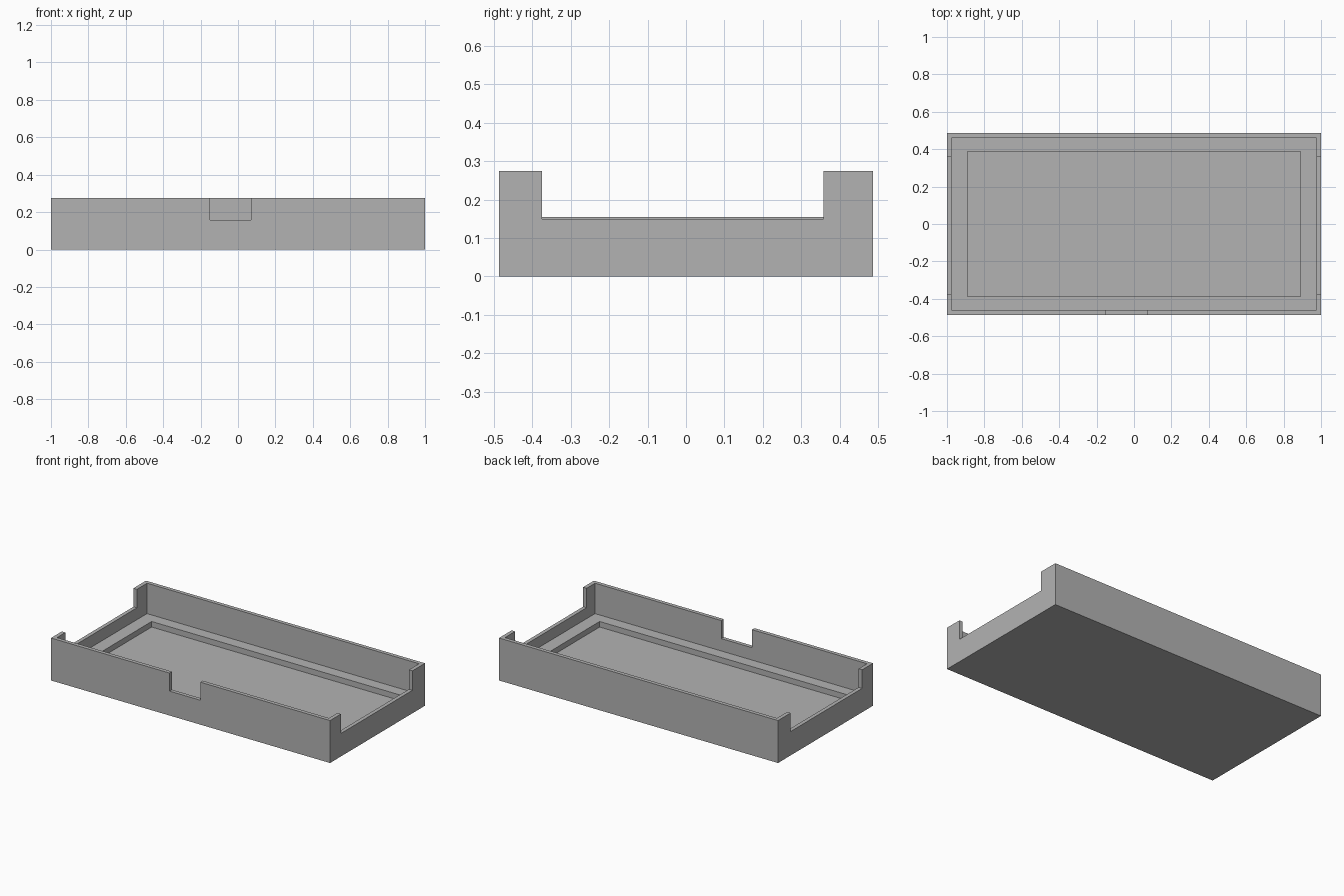
import bpy

old = bpy.data.objects.get("Cube")
if old:
    bpy.data.objects.remove(old, do_unlink=True)

# Overall tray dimensions
HALF_X, HALF_Y, HEIGHT = 1.0, 0.486, 0.275
WALL = 0.025
LEDGE_Z, FLOOR_Z = 0.078, 0.042
ABOVE = HEIGHT + 0.1

grey = bpy.data.materials.new("grey plastic")
grey.use_nodes = True
colour = (0.45, 0.45, 0.45, 1)
grey.diffuse_color = colour
bsdf = next(n for n in grey.node_tree.nodes if n.type == "BSDF_PRINCIPLED")
bsdf.inputs["Base Color"].default_value = colour


def box(name, x, y, z):
    """Box spanning the (low, high) ranges on each axis."""
    verts = [(a, b, c) for a in x for b in y for c in z]
    faces = [(0, 1, 3, 2), (4, 6, 7, 5), (0, 4, 5, 1),
             (2, 3, 7, 6), (0, 2, 6, 4), (1, 5, 7, 3)]
    mesh = bpy.data.meshes.new(name)
    mesh.from_pydata(verts, [], faces)
    mesh.materials.append(grey)
    obj = bpy.data.objects.new(name, mesh)
    bpy.context.collection.objects.link(obj)
    return obj


def cut(target, name, x, y, z):
    """Subtract a box from the target and discard the cutter."""
    cutter = box(name, x, y, z)
    cutter.hide_render = True
    mod = target.modifiers.new(name, "BOOLEAN")
    mod.operation = "DIFFERENCE"
    mod.solver = "EXACT"
    mod.object = cutter
    bpy.context.view_layer.objects.active = target
    bpy.ops.object.modifier_apply(modifier=mod.name)
    bpy.data.objects.remove(cutter, do_unlink=True)


# Solid tray block
tray = box("tray", (-HALF_X, HALF_X), (-HALF_Y, HALF_Y), (0, HEIGHT))

# Main cavity down to the ledge
in_x, in_y = HALF_X - WALL, HALF_Y - WALL
cut(tray, "cavity", (-in_x, in_x), (-in_y, in_y), (LEDGE_Z, ABOVE))

# Sunken floor inside the ledge
cut(tray, "floor_recess", (-0.89, 0.89), (-0.387, 0.387), (FLOOR_Z, ABOVE))

# Wide openings in the two end walls, the right one slightly higher
for side, sill in ((1, 0.149), (-1, 0.155)):
    ends = sorted((side * (in_x - 0.02), side * (HALF_X + 0.1)))
    cut(tray, "end_opening", ends, (-0.375, 0.357), (sill, ABOVE))

# Small notch in the front wall
cut(tray, "front_notch", (-0.15, 0.07), (-HALF_Y - 0.1, -in_y + 0.02), (0.158, ABOVE))
